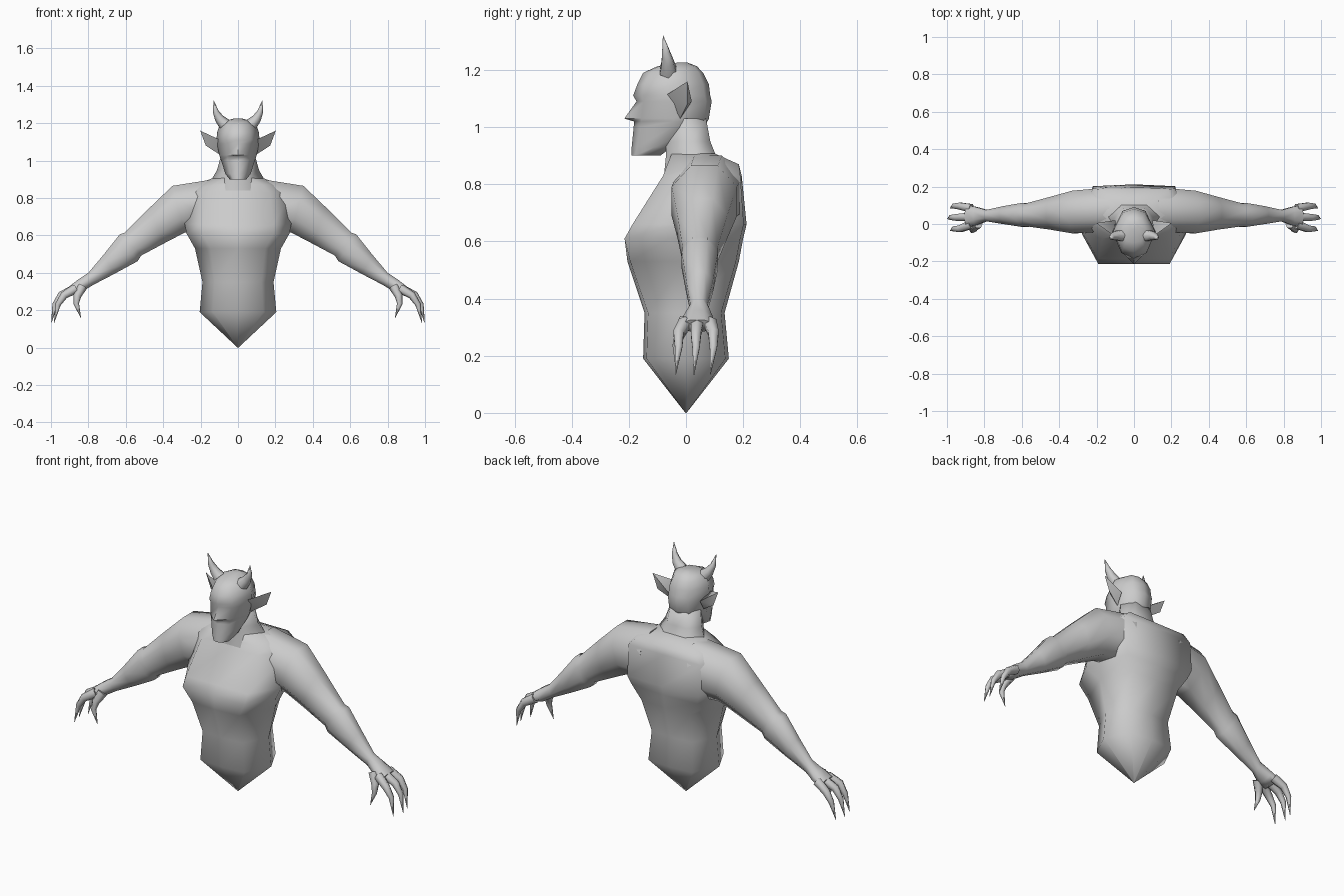
import bpy, bmesh, math
from mathutils import Vector

if "Cube" in bpy.data.objects:
    bpy.data.objects.remove(bpy.data.objects["Cube"])

skin = bpy.data.materials.new("grey_skin")
skin.diffuse_color = (0.6, 0.6, 0.6, 1)
skin.use_nodes = True
skin.node_tree.nodes["Principled BSDF"].inputs["Base Color"].default_value = skin.diffuse_color


def finish(name, bm, mirror=False, angle=80):
    bmesh.ops.recalc_face_normals(bm, faces=bm.faces)
    me = bpy.data.meshes.new(name)
    bm.to_mesh(me)
    bm.free()
    ob = bpy.data.objects.new(name, me)
    bpy.context.collection.objects.link(ob)
    me.materials.append(skin)
    if mirror:
        ob.modifiers.new("mirror", 'MIRROR').use_mirror_merge = False
    bpy.ops.object.select_all(action='DESELECT')
    ob.select_set(True)
    bpy.context.view_layer.objects.active = ob
    bpy.ops.object.shade_smooth_by_angle(angle=math.radians(angle))
    return ob


def loft(name, rings, mirror=False, angle=80):
    """Skin a list of equally long point rings and cap both ends."""
    bm = bmesh.new()
    vs = [[bm.verts.new(p) for p in r] for r in rings]
    n = len(vs[0])
    for a, b in zip(vs, vs[1:]):
        for i in range(n):
            j = (i + 1) % n
            bm.faces.new((a[i], a[j], b[j], b[i]))
    bm.faces.new(vs[0])
    bm.faces.new(vs[-1])
    return finish(name, bm, mirror, angle)


def body_ring(z, yf, a, w, ym, b, yb, ridge=0, dip=0):
    """Level section: front edge half width a, side w at ym, back edge b.
    ridge and dip pull the front and back corners in from the centre line."""
    half = [(a, yf + ridge), (w, ym), (b, yb - dip)]
    pts = [(0, yf)] + half + [(0, yb)] + [(-x, y) for x, y in reversed(half)]
    return [(x, y, z) for x, y in pts]


def arm_ring(xt, zt, xb, zb, y0, y1, n=8):
    """Oval section spanning a top point, a bottom point and a depth."""
    c = Vector(((xt + xb) / 2, (y0 + y1) / 2, (zt + zb) / 2))
    u = Vector(((xt - xb) / 2, 0, (zt - zb) / 2))
    v = Vector((0, (y1 - y0) / 2, 0))
    k = 1 / math.cos(math.pi / n)
    return [c + k * (u * math.cos(t) + v * math.sin(t))
            for t in (2 * math.pi * (i + .5) / n for i in range(n))]


def spike(name, path, radii, n=6):
    """Tapered mirrored tube through a path."""
    path = [Vector(p) for p in path]
    rings = []
    for i, (p, r) in enumerate(zip(path, radii)):
        d = (path[min(i + 1, len(path) - 1)] - path[max(i - 1, 0)]).normalized()
        u = d.cross(Vector((0, 1, 0))).normalized()
        v = u.cross(d)
        rings.append([p + (u * math.cos(t) + v * math.sin(t)) * r
                      for t in (2 * math.pi * k / n for k in range(n))])
    return loft(name, rings, True)


# Torso: pointed base, waist, overhanging chest, shoulders
loft("torso", [body_ring(*r) for r in (
    (0.00, -.002, .001, .002, 0, .001, .002),
    (0.19, -.15, .135, .205, 0, .135, .15, .012, .012),
    (0.35, -.145, .125, .19, 0, .125, .135, .012, .012),
    (0.53, -.205, .145, .23, 0, .15, .185, .01, .01),
    (0.61, -.215, .19, .275, -.06, .20, .20, 0, .01),
    (0.66, -.187, .19, .285, -.03, .22, .212, 0, .01),
    (0.83, -.08, .17, .29, .04, .22, .195, 0, .005),
    (0.87, -.065, .13, .23, .06, .18, .185),
    (0.908, -.05, .07, .13, .04, .08, .10))])

# Neck
loft("neck", [body_ring(*r) for r in (
    (0.82, -.078, .07, .16, .04, .10, .15),
    (0.90, -.07, .06, .14, .04, .07, .105),
    (0.95, -.07, .055, .112, .02, .06, .085),
    (1.03, -.06, .05, .09, 0, .05, .07))])

# Head: chin, jaw, ridged nose, brow and crown
loft("head", [body_ring(*r) for r in (
    (0.90, -.19, .025, .045, -.15, .03, -.09, .01),
    (0.93, -.19, .04, .068, -.11, .05, -.05, .02),
    (1.00, -.183, .055, .09, -.05, .055, .06, .025, .015),
    (1.02, -.182, .058, .097, -.045, .057, .075, .025, .015),
    (1.03, -.216, .059, .10, -.045, .058, .08, .06, .015),
    (1.09, -.173, .065, .112, -.04, .062, .09, .025, .02),
    (1.11, -.185, .068, .115, -.04, .062, .085, .03, .02),
    (1.15, -.17, .065, .112, -.04, .06, .08, .025, .02),
    (1.19, -.15, .055, .098, -.04, .05, .06, .025, .015),
    (1.213, -.10, .04, .065, -.03, .04, .038, .01, .01),
    (1.226, -.03, .015, .02, -.01, .015, .005))], angle=60)

# Horns, curving outward then up
spike("horn", [(.072, -.062, 1.195), (.10, -.064, 1.225), (.119, -.07, 1.262),
               (.13, -.08, 1.32)], (.034, .025, .016, .001))

# Pointed ears: folded thin plates
bm = bmesh.new()
root_top, point, lobe, low, hollow = [bm.verts.new(p) for p in (
    (.105, -.065, 1.115), (.202, .005, 1.16), (.172, .005, 1.08),
    (.095, -.02, 1.03), (.10, .02, 1.09))]
for f in ((root_top, point, lobe), (root_top, lobe, low),
          (root_top, hollow, point), (point, hollow, lobe),
          (lobe, hollow, low), (root_top, low, hollow)):
    bm.faces.new(f)
finish("ear", bm, True, 60)

# Arms from inside the shoulder to the wrist, then the palm
loft("arm", [arm_ring(*r) for r in (
    (.13, .90, .17, .62, -.04, .195),
    (.35, .865, .285, .615, -.05, .178),
    (.47, .75, .40, .555, -.03, .145),
    (.605, .615, .518, .492, -.012, .11),
    (.632, .606, .537, .462, -.015, .112),
    (.72, .495, .66, .395, .00, .095),
    (.80, .40, .775, .335, .015, .075),
    (.86, .36, .835, .298, -.008, .092),
    (.905, .325, .88, .285, -.02, .10))], True)

# Three clawed fingers
for i, (y0, y1, y2) in enumerate(((-.003, -.026, -.036), (.04, .035, .028),
                                  (.084, .096, .085))):
    reach = .99 if i == 1 else .975
    spike("finger_%d" % (i + 1),
          [(.87, y0, .315), (reach - .045, y1, .28), (reach - .012, y1, .23),
           (reach + .008, y2, .133)], (.026, .021, .015, .001))

# Thumb
spike("thumb", [(.835, .002, .325), (.86, -.022, .275), (.865, -.034, .235),
                (.84, -.036, .16)], (.028, .021, .015, .001))
